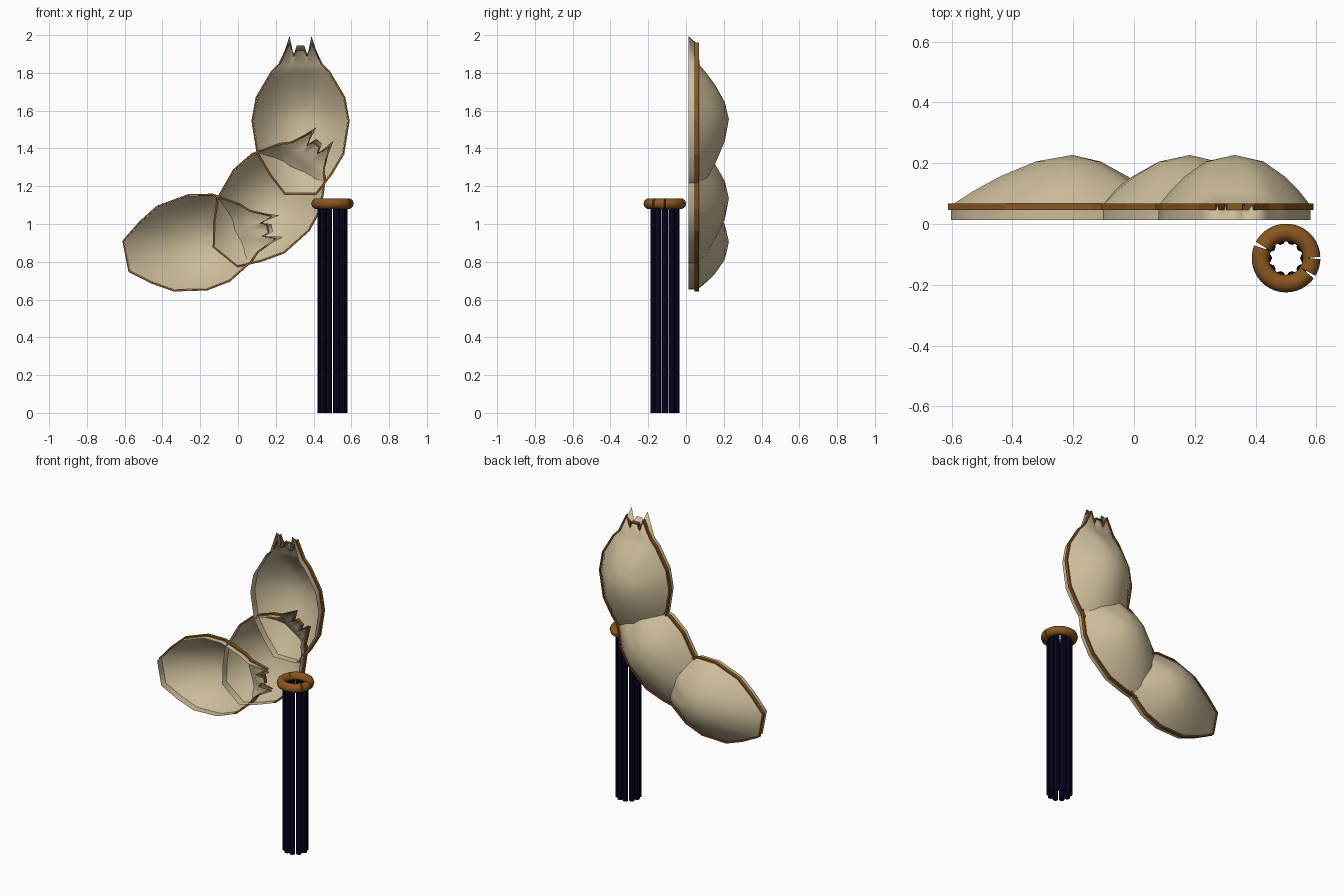
import bpy, bmesh
from math import sin, cos, radians, pi
from mathutils import Matrix, Vector

cube = bpy.data.objects.get("Cube")
if cube:
    bpy.data.objects.remove(cube, do_unlink=True)


def material(name, rgb):
    m = bpy.data.materials.new(name)
    m.use_nodes = True
    color = (*rgb, 1)
    m.diffuse_color = color
    m.node_tree.nodes["Principled BSDF"].inputs["Base Color"].default_value = color
    return m


cream = material("cream", (0.60, 0.50, 0.32))
brown = material("brown", (0.25, 0.093, 0.014))
navy = material("dark_navy", (0.003, 0.002, 0.018))


def add_object(name, data, mat):
    data.materials.append(mat)
    obj = bpy.data.objects.new(name, data)
    bpy.context.collection.objects.link(obj)
    return obj


def finish(name, bm, mat, smooth):
    bmesh.ops.recalc_face_normals(bm, faces=bm.faces)
    mesh = bpy.data.meshes.new(name)
    bm.to_mesh(mesh)
    bm.free()
    for p in mesh.polygons:
        p.use_smooth = smooth
    return add_object(name, mesh, mat)


def bridge(bm, a, b):
    n = len(a)
    for i in range(n):
        j = (i + 1) % n
        bm.faces.new((a[i], a[j], b[j], b[i]))


# Half outline of a shell: flat base, rounded flank, jagged crown
half = [(.08, .008), (.158, .11), (.222, .217), (.25, .39), (.228, .513),
        (.15, .645), (.108, .688), (.058, .84), (.037, .738), (.02, .79)]
front = [Vector(p) for p in half] + [Vector((-u, v)) for u, v in reversed(half)]
CROWN = .70


def crown_scaled(factor):
    # Same outline with the spikes of the crown shortened
    return [Vector((p.x, min(p.y, CROWN + (p.y - CROWN) * factor))) for p in front]


rear, base = crown_scaled(.7), crown_scaled(0)
middle = Vector((0, .4))
REAR, DEPTH = .06, .167


def shell(name, place):
    bm = bmesh.new()

    def ring(points, y):
        return [bm.verts.new(place @ Vector((p.x, y, p.y))) for p in points]

    # Front skirt, crown and bulging back, fuller across than along
    rings = [ring(front, .013), ring(rear, REAR)]
    for scale, rise in ((.95, .08), (.82, .28), (.6, .57), (.3, .87)):
        points = [Vector((p.x * scale ** .8, middle.y + (p.y - middle.y) * scale))
                  for p in base]
        rings.append(ring(points, REAR + DEPTH * rise))
    for a, b in zip(rings, rings[1:]):
        bridge(bm, a, b)
    tip = bm.verts.new(place @ Vector((0, REAR + DEPTH, middle.y)))
    last = rings[-1]
    for i, v in enumerate(last):
        bm.faces.new((v, last[(i + 1) % len(last)], tip))
    # Crisp fold between skirt and back, soft only on the crown
    for i, v in enumerate(rings[1]):
        j = (i + 1) % len(front)
        if min(front[i].y, front[j].y) < CROWN:
            bm.edges.get((v, rings[1][j])).smooth = False
    finish(name, bm, cream, True)


def rim(name, place):
    # Square band around the outside of the rear outline
    bm = bmesh.new()
    n = len(rear)
    rings = []
    for offset, y in ((.001, .046), (.01, .046), (.01, .068), (.001, .068)):
        loop = []
        for i, p in enumerate(rear):
            t = (rear[(i + 1) % n] - rear[i - 1]).normalized()
            q = p + Vector((t.y, -t.x)) * offset
            loop.append(bm.verts.new(place @ Vector((q.x, y, q.y))))
        rings.append(loop)
    for k in range(4):
        bridge(bm, rings[k], rings[(k + 1) % 4])
    finish(name, bm, brown, False)


for label, x, z, turn in (("upper", .331, 1.155, 0),
                          ("middle", -.068, .824, 39),
                          ("lower", -.595, .829, 79)):
    place = Matrix.Translation((x, 0, z)) @ Matrix.Rotation(radians(turn), 4, 'Y')
    shell(label + "_shell", place)
    rim(label + "_shell_rim", place)

# Bundle of thin rods standing in a circle
CX, CY, RODS = .5, -.112, 10
bm = bmesh.new()
for k in range(RODS):
    a = 2 * pi * k / RODS
    spot = Vector((CX + .0627 * cos(a), CY + .0627 * sin(a), .55))
    bmesh.ops.create_cone(bm, cap_ends=True, segments=8, radius1=.0168,
                          radius2=.0168, depth=1.1,
                          matrix=Matrix.Translation(spot))
finish("rod_bundle", bm, navy, False)

# Split ring binding the top of the rods
for k, (start, end) in enumerate(((1, 153), (157, 325), (328, 359))):
    curve = bpy.data.curves.new("binding_ring", 'CURVE')
    curve.dimensions = '3D'
    curve.bevel_depth = .029
    curve.bevel_resolution = 3
    curve.use_fill_caps = True
    steps = max(4, (end - start) // 9)
    spline = curve.splines.new('POLY')
    spline.points.add(steps)
    for i, point in enumerate(spline.points):
        a = radians(start + (end - start) * i / steps)
        point.co = (CX + .084 * cos(a), CY + .084 * sin(a), 1.108, 1)
    add_object("binding_ring_part_%d" % (k + 1), curve, brown)
